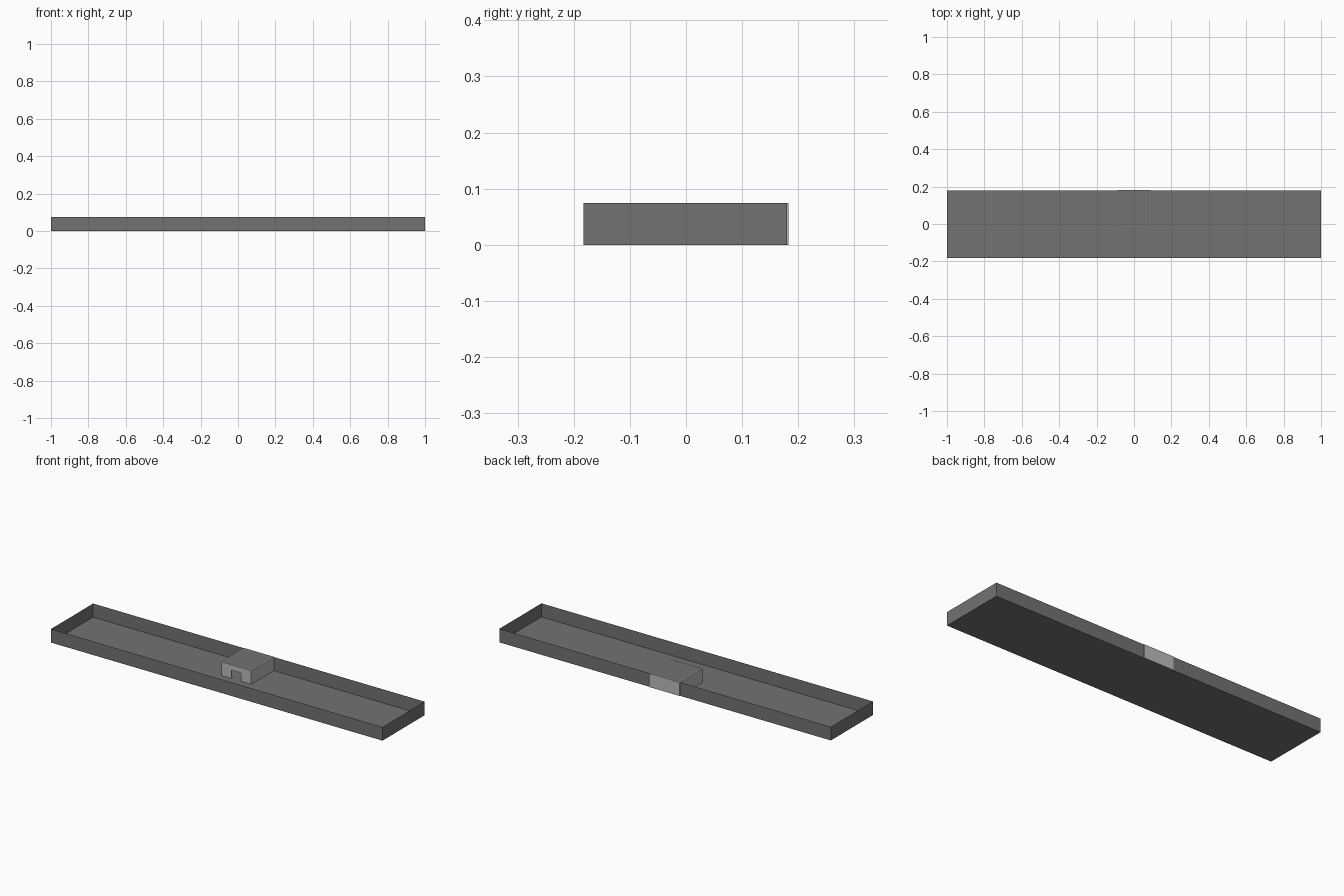
import bpy, bmesh

if "Cube" in bpy.data.objects:
    bpy.data.objects.remove(bpy.data.objects["Cube"])

L, FRONT, BACK, H = 1.0, -0.183, 0.180, 0.074   # tray half length, y limits, height
W, HF, HB, T = 0.09, -0.015, 0.183, 0.005       # hut half width, y limits, wall thickness


def material(name, color):
    m = bpy.data.materials.new(name)
    m.diffuse_color = (*color, 1)
    m.use_nodes = True
    m.node_tree.nodes["Principled BSDF"].inputs["Base Color"].default_value = m.diffuse_color
    return m


def finish(name, bm, mat):
    me = bpy.data.meshes.new(name)
    bm.to_mesh(me)
    bm.free()
    ob = bpy.data.objects.new(name, me)
    bpy.context.collection.objects.link(ob)
    me.materials.append(mat)
    return ob


def box(name, lo, hi, mat, open_top=False):
    bm = bmesh.new()
    bmesh.ops.create_cube(bm, size=1)
    for v in bm.verts:
        v.co = [(lo[i] + hi[i]) / 2 + v.co[i] * (hi[i] - lo[i]) for i in range(3)]
    bm.normal_update()
    if open_top:
        tops = [f for f in bm.faces if f.normal.z > 0.9]
        bmesh.ops.delete(bm, geom=tops, context='FACES_ONLY')
    return finish(name, bm, mat)


dark = material("dark_grey", (0.17, 0.17, 0.17))
light = material("light_grey", (0.5, 0.5, 0.5))
orange = material("orange", (0.8, 0.25, 0.08))

# Open tray made of thin sheets
box("tray", (-L, FRONT, 0), (L, BACK, H), dark, open_top=True)

# Hut front wall: arch-shaped profile with a doorway, extruded to wall thickness
D, DH = 0.03, 0.045
profile = [(-W, 0), (-D, 0), (-D, DH), (D, DH), (D, 0), (W, 0), (W, H), (-W, H)]
bm = bmesh.new()
face = bm.faces.new([bm.verts.new((x, HF, z)) for x, z in profile])
ext = bmesh.ops.extrude_face_region(bm, geom=[face])
moved = [g for g in ext["geom"] if isinstance(g, bmesh.types.BMVert)]
bmesh.ops.translate(bm, vec=(0, T, 0), verts=moved)
bmesh.ops.recalc_face_normals(bm, faces=bm.faces)
finish("hut_front_wall", bm, light)

# Hut side and back walls
for side, s in (("left", -1), ("right", 1)):
    x0, x1 = sorted((s * W, s * (W - T)))
    box(f"hut_{side}_wall", (x0, HF + T, 0), (x1, HB, H), light)
box("hut_back_wall", (-W + T, HB - T, 0), (W - T, HB, H), light)

# Roof panel set flush between the walls
box("hut_roof", (-W + T, HF + T, H - T), (W - T, HB - T, H), dark)

# Small coloured block on the floor inside the hut
box("inner_block", (-0.03, 0.135, 0), (-0.005, 0.155, 0.015), orange)
